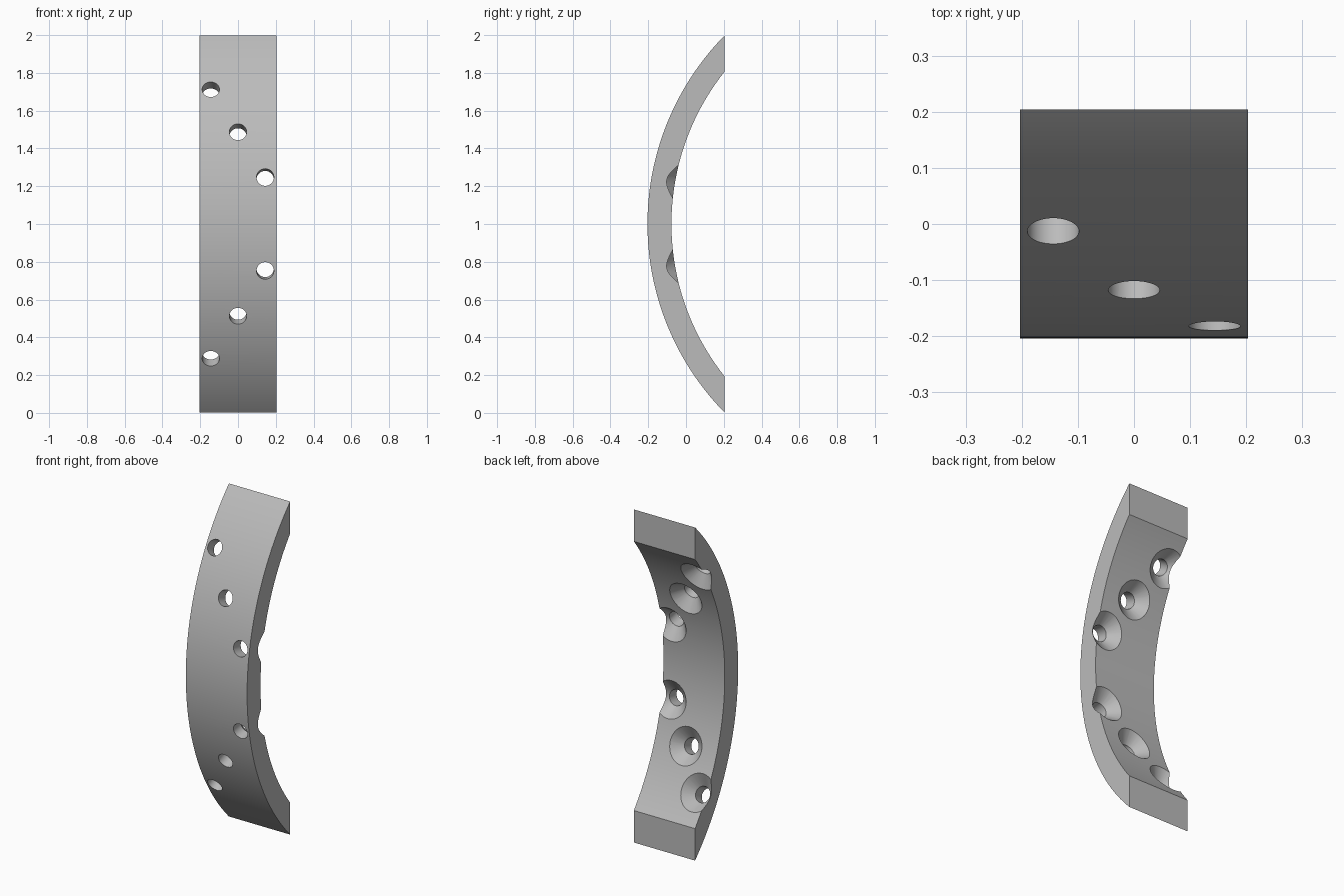
import bpy, bmesh, math
from mathutils import Matrix, Vector

if "Cube" in bpy.data.objects:
    bpy.data.objects.remove(bpy.data.objects["Cube"])

HALF_WIDTH = 0.203
BACK_Y = 0.204
R_OUT, R_IN = 1.4245, 1.2975
CENTRE = Vector((0, R_OUT - BACK_Y, 1))   # centre of curvature
HOLE_R, SINK_R = 0.046, 0.104
STEPS = 96

grey = bpy.data.materials.new("plain_grey")
grey.use_nodes = True
colour = (0.5, 0.5, 0.5, 1)
grey.diffuse_color = colour
grey.node_tree.nodes["Principled BSDF"].inputs["Base Color"].default_value = colour


def make_object(name, bm):
    bmesh.ops.recalc_face_normals(bm, faces=bm.faces)
    mesh = bpy.data.meshes.new(name)
    bm.to_mesh(mesh)
    bm.free()
    mesh.materials.append(grey)
    obj = bpy.data.objects.new(name, mesh)
    bpy.context.collection.objects.link(obj)
    return obj


def arc(radius):
    # Arc from bottom to top, ending on the flat back plane
    end = math.acos((CENTRE.y - BACK_Y) / radius)
    angles = [end * (2 * i / STEPS - 1) for i in range(STEPS + 1)]
    return [Vector((-HALF_WIDTH, CENTRE.y - radius * math.cos(a),
                    CENTRE.z + radius * math.sin(a))) for a in angles]


# Curved plate: arc profile extruded across its width
bm = bmesh.new()
outline = arc(R_OUT) + arc(R_IN)[::-1]
face = bm.faces.new([bm.verts.new(p) for p in outline])
grown = bmesh.ops.extrude_face_region(bm, geom=[face])["geom"]
bmesh.ops.translate(bm, vec=(2 * HALF_WIDTH, 0, 0),
                    verts=[v for v in grown if isinstance(v, bmesh.types.BMVert)])
plate = make_object("curved_plate", bm)


def add_cutter(bm, x, angle):
    # Lathed countersunk hole: (radius, distance from centre of curvature)
    neck = R_IN + SINK_R - HOLE_R
    profile = [(SINK_R + 0.06, R_IN - 0.06), (HOLE_R, neck), (HOLE_R, R_OUT + 0.1)]
    turn = (Matrix.Translation(CENTRE + Vector((x, 0, 0)))
            @ Matrix.Rotation(-angle, 4, 'X') @ Matrix.Rotation(math.pi / 2, 4, 'X'))
    sides = 48
    rings = []
    for r, d in profile:
        rings.append([bm.verts.new(turn @ Vector((r * math.cos(t), r * math.sin(t), d)))
                      for t in (2 * math.pi * i / sides for i in range(sides))])
    for a, b in zip(rings, rings[1:]):
        for i in range(sides):
            j = (i + 1) % sides
            bm.faces.new((a[i], a[j], b[j], b[i]))
    bm.faces.new(rings[0])
    bm.faces.new(rings[-1])


# Six countersunk holes, mirrored about mid height
bm = bmesh.new()
for x, degrees in ((0.144, 10), (0, 20), (-0.144, 30)):
    for side in (1, -1):
        add_cutter(bm, x, side * math.radians(degrees))
cutter = make_object("hole_cutter", bm)
cutter.hide_render = True

cut = plate.modifiers.new("holes", 'BOOLEAN')
cut.operation = 'DIFFERENCE'
cut.solver = 'EXACT'
cut.object = cutter

bpy.ops.object.select_all(action='DESELECT')
plate.select_set(True)
bpy.context.view_layer.objects.active = plate
bpy.ops.object.modifier_apply(modifier=cut.name)
bpy.data.objects.remove(cutter)
bpy.ops.object.shade_smooth_by_angle(angle=math.radians(25))
